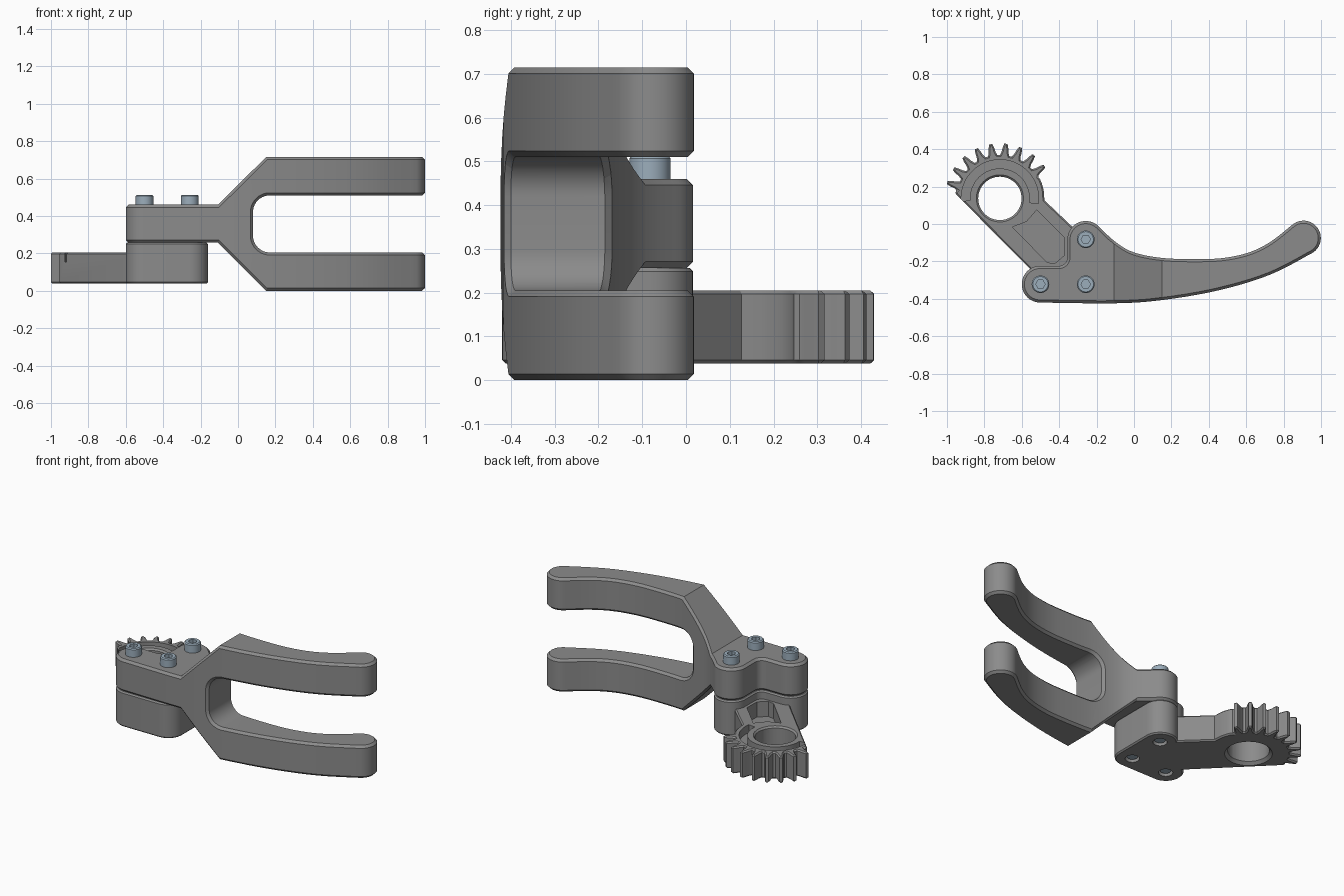
import bpy, bmesh
from math import sin, cos, radians

if "Cube" in bpy.data.objects:
    bpy.data.objects.remove(bpy.data.objects["Cube"])


def arc(cx, cy, r, a0, a1, n=12):
    return [(cx + r * cos(radians(a0 + (a1 - a0) * i / n)),
             cy + r * sin(radians(a0 + (a1 - a0) * i / n))) for i in range(n + 1)]


def spline(p, n=5):
    """Catmull-Rom samples through p, without the two end points."""
    p = [p[0]] + p + [p[-1]]
    out = []
    for a, b, c, d in zip(p, p[1:], p[2:], p[3:]):
        for i in range(n):
            t = i / n
            out.append(tuple(0.5 * (2 * b[k] + (c[k] - a[k]) * t
                       + (2 * a[k] - 5 * b[k] + 4 * c[k] - d[k]) * t * t
                       + (3 * b[k] - a[k] - 3 * c[k] + d[k]) * t ** 3) for k in (0, 1)))
    return out[1:]


def prism(name, outline, lo, hi, along_y=False):
    bm = bmesh.new()
    vs = [bm.verts.new((u, lo, v) if along_y else (u, v, lo)) for u, v in outline]
    f = bm.faces.new(vs)
    r = bmesh.ops.extrude_face_region(bm, geom=[f])
    d = (0, hi - lo, 0) if along_y else (0, 0, hi - lo)
    bmesh.ops.translate(bm, vec=d, verts=[v for v in r['geom'] if isinstance(v, bmesh.types.BMVert)])
    bmesh.ops.recalc_face_normals(bm, faces=bm.faces)
    me = bpy.data.meshes.new(name)
    bm.to_mesh(me)
    bm.free()
    ob = bpy.data.objects.new(name, me)
    bpy.context.collection.objects.link(ob)
    return ob


def apply(ob, mod):
    bpy.context.view_layer.objects.active = ob
    bpy.ops.object.modifier_apply(modifier=mod.name)


def boolean(ob, other, op='DIFFERENCE'):
    m = ob.modifiers.new("bool", 'BOOLEAN')
    m.operation, m.solver, m.object = op, 'EXACT', other
    apply(ob, m)
    bpy.data.objects.remove(other)


def bevel(ob, width, angle=80, clamp=True):
    m = ob.modifiers.new("bevel", 'BEVEL')
    m.width, m.segments, m.limit_method = width, 1, 'ANGLE'
    m.angle_limit, m.use_clamp_overlap = radians(angle), clamp
    apply(ob, m)


def material(name, *rgb):
    m = bpy.data.materials.new(name)
    m.diffuse_color = (*rgb, 1)
    m.use_nodes = True
    m.node_tree.nodes["Principled BSDF"].inputs["Base Color"].default_value = m.diffuse_color
    return m


def finish(ob, mat):
    ob.data.materials.clear()
    ob.data.materials.append(mat)
    bpy.ops.object.select_all(action='DESELECT')
    ob.select_set(True)
    bpy.context.view_layer.objects.active = ob
    bpy.ops.object.shade_smooth_by_angle(angle=radians(30))


def circle(x, y, r, n=32):
    return arc(x, y, r, 0, 360, n)[:-1]


SCREWS = [(-0.5, -0.322), (-0.258, -0.322), (-0.258, -0.082)]
R = 0.098
# notch side shared by the finger and the mount below it
notch = (arc(-0.401, -0.179, 0.045, 0, -90, 8) + arc(-0.502, -0.322, R, 90, 270, 20))

# forked finger: top outline intersected with the side profile
finger_top = (spline([(-0.502, -0.42), (-0.1, -0.424), (0.155, -0.406), (0.455, -0.354),
                      (0.73, -0.27), (0.956, -0.153)])
              + arc(0.906, -0.075, 0.093, -58, 132, 20)
              + spline([(0.844, -0.006), (0.73, -0.095), (0.62, -0.15), (0.49, -0.18),
                        (0.35, -0.188), (0.155, -0.182), (0.0, -0.152), (-0.1, -0.095),
                        (-0.188, -0.014)])
              + arc(-0.258, -0.082, R, 45, 180, 16) + notch)
finger_side = ([(-0.8, 0.257), (-0.107, 0.257), (0.15, 0), (1.2, 0), (1.2, 0.205)]
               + arc(0.17, 0.295, 0.09, 270, 180, 10) + arc(0.17, 0.42, 0.09, 180, 90, 10)
               + [(1.2, 0.51), (1.2, 0.715), (0.15, 0.715), (-0.107, 0.46), (-0.8, 0.46)])
finger = prism("forked_finger", finger_top, -0.2, 0.9)
boolean(finger, prism("side_cut", finger_side, -0.7, 0.3, True), 'INTERSECT')
bevel(finger, 0.014, 60, False)

# gear sector with its arm
GX, GY = -0.717, 0.137
gear = [(GX + 0.238, GY - 0.01)] + arc(GX, GY, 0.238, 8, 26, 3)
for k in range(9):
    a = 36 + 15.9 * k
    for da, r in ((-6.2, 0.232), (-4.2, 0.25), (-3.2, 0.272), (-1.7, 0.294),
                  (1.7, 0.294), (3.2, 0.272), (4.2, 0.25), (6.2, 0.232)):
        gear += arc(GX, GY, r, a + da, a + da, 1)[:1]
gear += [(-0.955, 0.168), (-0.951, 0.158), (-0.551, -0.245), (-0.503, -0.322),
         (-0.26, -0.322), (-0.26, -0.082), (-0.34, -0.005)]
arm = prism("gear_arm", gear, 0.038, 0.205)
bevel(arm, 0.008)

# raised mount under the finger
mount = prism("mount", arc(-0.258, -0.322, R, 270, 360) + arc(-0.258, -0.082, R, 0, 180, 20) + notch,
              0.038, 0.257)
bevel(mount, 0.008)
boolean(arm, mount, 'UNION')

# pocket in the arm, groove in the gear, pivot hole and screw holes
boolean(arm, prism("pocket", [(-0.65, -0.016), (-0.465, -0.205), (-0.425, -0.212),
                              (-0.375, -0.17), (-0.372, -0.073), (-0.52, 0.075),
                              (-0.575, 0.012)], 0.11, 0.4))
boolean(arm, prism("groove", arc(GX, GY, 0.207, -8, 184, 40) + arc(GX, GY, 0.16, 184, -8, 40),
                   0.155, 0.4))
boolean(arm, prism("pivot", circle(GX, GY, 0.116, 48), -0.1, 0.4))
for z, r1, r2 in ((0.21, 0.116, 0.146), (0.04, 0.146, 0.116)):
    bpy.ops.mesh.primitive_cone_add(vertices=48, radius1=r1, radius2=r2, depth=0.03,
                                    location=(GX, GY, z))
    boolean(arm, bpy.context.object)
for x, y in SCREWS:
    boolean(arm, prism("screw_hole", circle(x, y, 0.04), -0.1, 0.075))

# cap screws with hexagonal sockets
steel = material("steel", 0.33, 0.42, 0.5)
for i, (x, y) in enumerate(SCREWS):
    s = prism(f"cap_screw_{i + 1}", circle(x, y, 0.047), 0.445, 0.513)
    bevel(s, 0.006)
    boolean(s, prism("shaft", circle(x, y, 0.03), 0.05, 0.46), 'UNION')
    boolean(s, prism("socket", circle(x, y, 0.025, 6), 0.48, 0.6))
    finish(s, steel)

dark = material("dark_grey", 0.26, 0.26, 0.26)
finish(finger, dark)
finish(arm, dark)
